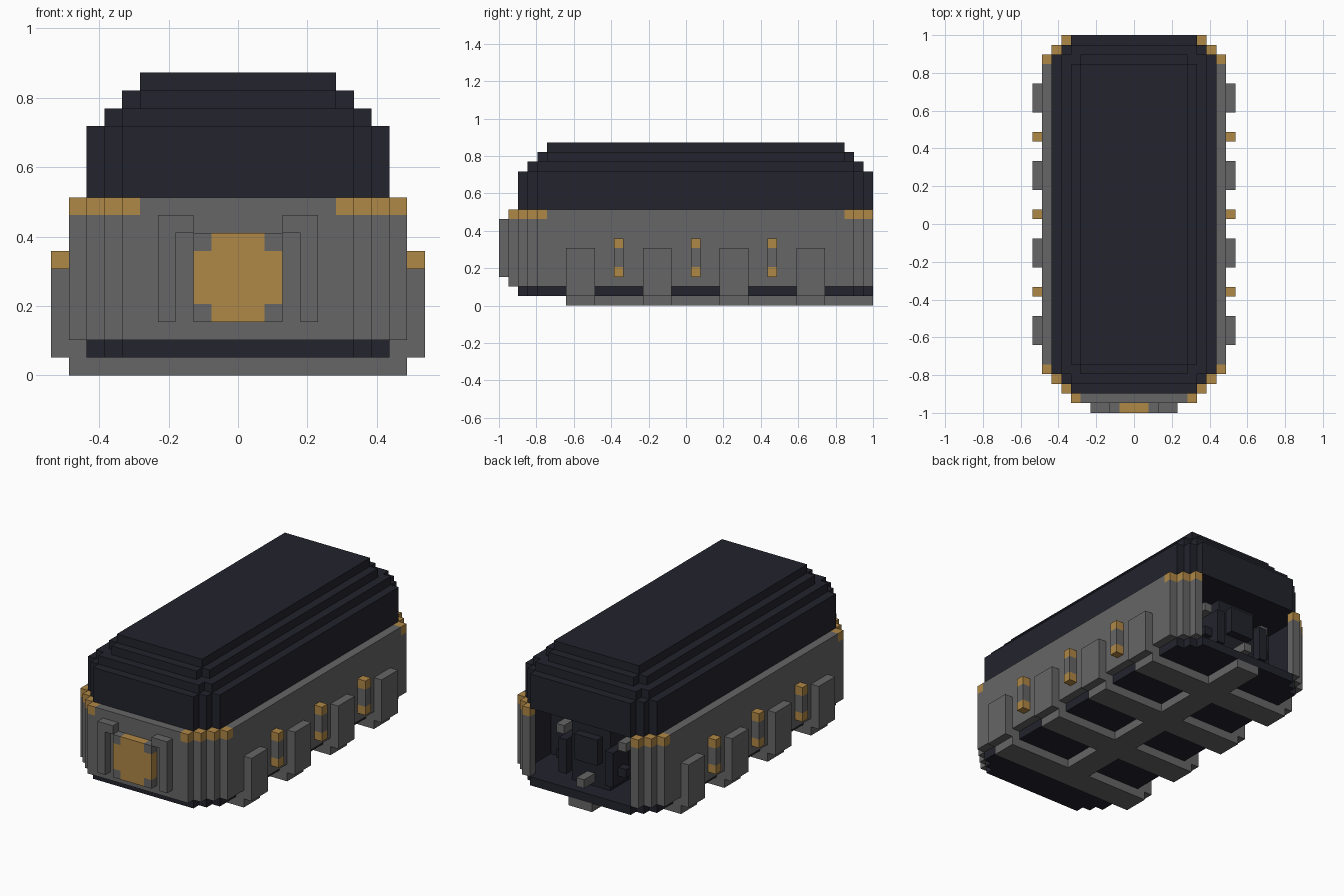
import bpy, bmesh
from mathutils import Vector

if "Cube" in bpy.data.objects:
    bpy.data.objects.remove(bpy.data.objects["Cube"], do_unlink=True)

U = 2 / 39  # one block


def material(name, rgb):
    m = bpy.data.materials.new(name)
    m.use_nodes = True
    m.diffuse_color = (*rgb, 1)
    m.node_tree.nodes["Principled BSDF"].inputs["Base Color"].default_value = (*rgb, 1)
    return m


NAVY = material("dark navy", (0.016, 0.017, 0.026))
GRAY = material("iron gray", (0.133, 0.133, 0.133))
GOLD = material("brass gold", (0.434, 0.246, 0.061))


def finish(name, bm, mat):
    bmesh.ops.recalc_face_normals(bm, faces=bm.faces)
    bmesh.ops.scale(bm, vec=(U, U, U), verts=bm.verts)
    me = bpy.data.meshes.new(name)
    bm.to_mesh(me)
    bm.free()
    me.materials.append(mat)
    ob = bpy.data.objects.new(name, me)
    bpy.context.collection.objects.link(ob)
    return ob


def blocks(name, mat, boxes, mirror=False):
    """Boxes given as x, y and z ranges in blocks, optionally mirrored over x."""
    bm = bmesh.new()
    for (x0, x1), (y0, y1), (z0, z1) in boxes:
        for s in ((1, -1) if mirror else (1,)):
            mid = Vector((s * (x0 + x1), y0 + y1, z0 + z1)) / 2
            size = Vector((x1 - x0, y1 - y0, z1 - z0))
            vs = bmesh.ops.create_cube(bm, size=1)["verts"]
            for v in vs:
                v.co = mid + v.co * size
    return finish(name, bm, mat)


def stepped_slab(name, mat, corners, z0, z1):
    """Slab whose plan has stair-stepped corners, centred on y = 1."""
    quarter = []
    for i, (x, y) in enumerate(corners):
        if i:
            quarter.append((x, corners[i - 1][1]))
        quarter.append((x, y))
    back = quarter + [(-x, y) for x, y in reversed(quarter)]
    plan = back + [(-x, -y) for x, y in back]
    bm = bmesh.new()
    face = bm.faces.new([bm.verts.new((x, y + 1, z0)) for x, y in plan])
    new = bmesh.ops.extrude_face_region(bm, geom=[face])["geom"]
    bmesh.ops.translate(bm, vec=(0, 0, z1 - z0),
                        verts=[g for g in new if isinstance(g, bmesh.types.BMVert)])
    return finish(name, bm, mat)


# Floor and stepped roof
full = [(8.5, 16.5), (7.5, 17.5), (6.5, 18.5)]
stepped_slab("floor", NAVY, full, 1, 2)
stepped_slab("roof_base", NAVY, full, 10, 14)
stepped_slab("roof_lower_step", NAVY, [(7.5, 16.5), (6.5, 17.5)], 14, 15)
stepped_slab("roof_middle_step", NAVY, [(6.5, 15.5), (5.5, 16.5)], 15, 16)
stepped_slab("roof_top", NAVY, [(5.5, 15.5)], 16, 17)

# Inner body, leaving a recess at the back
blocks("inner_body", NAVY, [((-8.5, 8.5), (-15.5, 13.5), (2, 10))])
blocks("inner_lining", NAVY, [((8, 8.5), (13.5, 17.5), (2, 10))], mirror=True)

# Walls
blocks("side_wall", GRAY, [((8.5, 9.5), (-14.5, 16.5), (2, 10))], mirror=True)
blocks("front_wall", GRAY, [((-5.5, 5.5), (-18.5, -17.5), (2, 10))])

# Corner posts with brass caps
posts = [(5.5 + i, -18.5 + i) for i in range(4)]
posts += [(6.5 + i, 18.5 - i) for i in range(3)]
blocks("corner_posts", GRAY,
       [((x, x + 1), (y, y + 1), (2, 9)) for x, y in posts], mirror=True)
blocks("corner_caps", GOLD,
       [((x, x + 1), (y, y + 1), (9, 10)) for x, y in posts], mirror=True)

# Front plaque with gray corners and side brackets
front = (-19.5, -18.5)
blocks("front_plaque", GOLD, [((-1.5, 1.5), front, (3, 8)),
                              ((-2.5, -1.5), front, (4, 7)),
                              ((1.5, 2.5), front, (4, 7))])
blocks("plaque_corners", GRAY, [((1.5, 2.5), front, (3, 4)),
                                ((1.5, 2.5), front, (7, 8))], mirror=True)
blocks("front_brackets", GRAY, [((3.5, 4.5), front, (3, 9)),
                                ((2.5, 3.5), front, (8, 9))], mirror=True)

# Undercarriage: long beam, cross straps and upright brackets
strap_rows = [(-12.5 + 8 * i, -9.5 + 8 * i) for i in range(4)]
blocks("long_beam", GRAY, [((-1.5, 1.5), (-12.5, 19.5), (0, 1))])
blocks("cross_straps", GRAY, [((-9.5, 9.5), row, (0, 1)) for row in strap_rows])
blocks("strap_elbows", GRAY, [((8.5, 10.5), row, (1, 2)) for row in strap_rows], mirror=True)
blocks("strap_uprights", GRAY, [((9.5, 10.5), row, (2, 6)) for row in strap_rows], mirror=True)

# Side lanterns
lamp_rows = [(-7.5 + 8 * i, -6.5 + 8 * i) for i in range(3)]
blocks("lantern_bodies", GRAY, [((9.5, 10.5), row, (4, 6)) for row in lamp_rows], mirror=True)
blocks("lantern_caps", GOLD, [((9.5, 10.5), row, z) for row in lamp_rows
                              for z in ((3, 4), (6, 7))], mirror=True)

# Machinery in the rear opening
blocks("rear_machine", NAVY, [((-2.5, 2.5), (13.5, 17.5), (2, 9)),
                              ((-1.5, 1.5), (17.5, 18.5), (5, 8))])
blocks("rear_machine_sides", NAVY, [((2.5, 3.5), (15.5, 18.5), (3, 7)),
                                    ((3.5, 4.5), (16.5, 17.5), (4, 5))], mirror=True)
blocks("rear_fittings", GRAY, [((3.5, 4.5), (15.5, 17.5), (7, 8))], mirror=True)
blocks("rear_lever", GRAY, [((-0.5, 0.5), (17.5, 19.5), (2.5, 3.5))])
